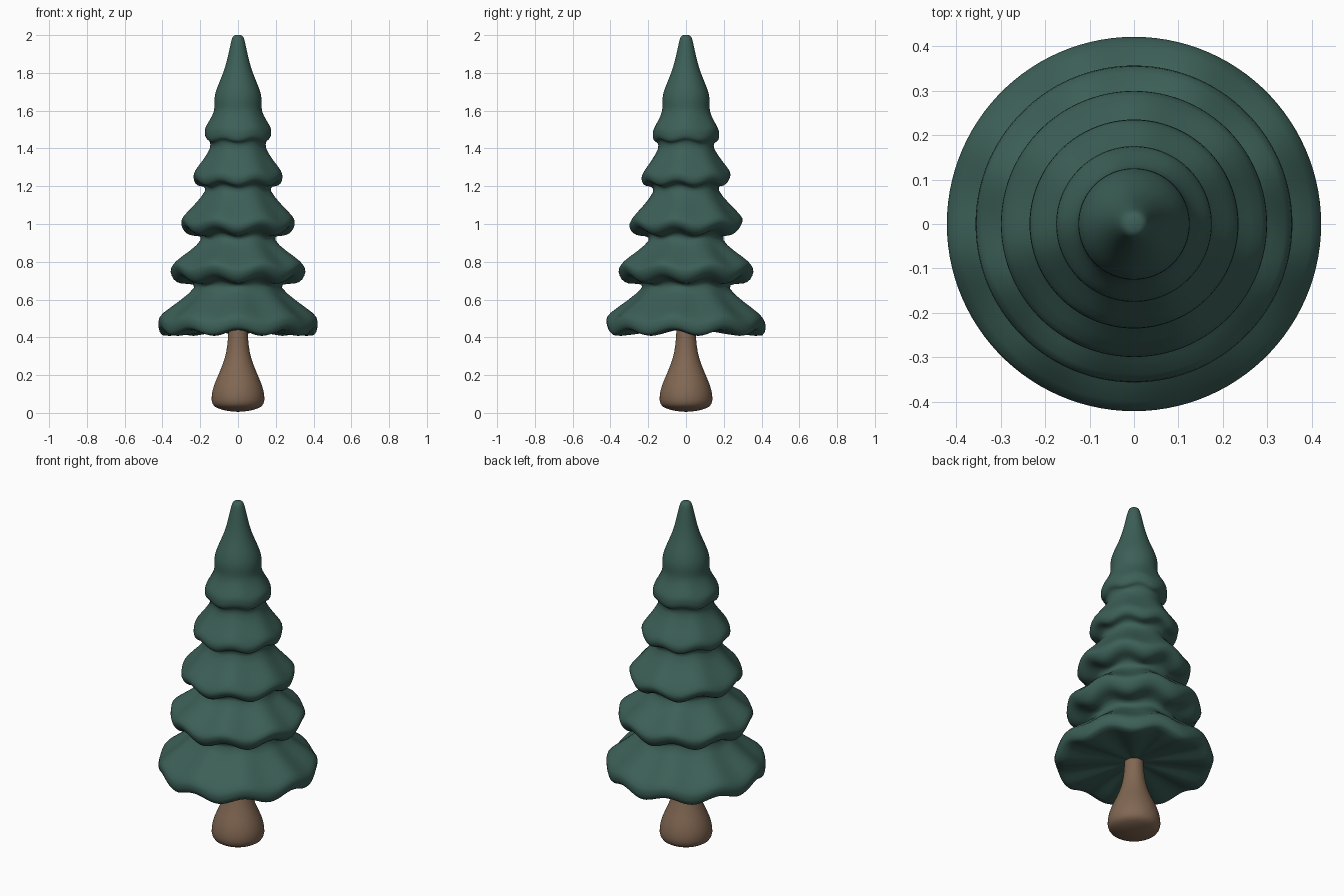
import bpy, bmesh, math

if "Cube" in bpy.data.objects:
    bpy.data.objects.remove(bpy.data.objects["Cube"])


def material(name, color):
    m = bpy.data.materials.new(name)
    m.diffuse_color = (*color, 1)
    m.use_nodes = True
    m.node_tree.nodes["Principled BSDF"].inputs["Base Color"].default_value = m.diffuse_color
    return m


def lathe(name, profile, mat, segments=54):
    """Revolve (radius, z, wave height, lobes, side) points; side +1 dips a lobe at the front."""
    bm = bmesh.new()
    rings = []
    for r, z, amp, lobes, side in profile:
        if r == 0:
            rings.append([bm.verts.new((0, 0, z))])
            continue
        ring = []
        for i in range(segments):
            a = 2 * math.pi * i / segments
            w = side * math.cos(lobes * a)
            ring.append(bm.verts.new((r * math.sin(a), -r * math.cos(a), z - amp * w)))
        rings.append(ring)
    for lo, hi in zip(rings, rings[1:]):
        for i in range(segments):
            j = (i + 1) % segments
            if len(lo) == 1:
                bm.faces.new((lo[0], hi[j], hi[i]))
            elif len(hi) == 1:
                bm.faces.new((lo[i], lo[j], hi[0]))
            else:
                bm.faces.new((lo[i], lo[j], hi[j], hi[i]))
    bmesh.ops.recalc_face_normals(bm, faces=bm.faces)
    for f in bm.faces:
        f.smooth = True
    me = bpy.data.meshes.new(name)
    bm.to_mesh(me)
    bm.free()
    ob = bpy.data.objects.new(name, me)
    bpy.context.collection.objects.link(ob)
    me.materials.append(mat)
    sub = ob.modifiers.new("smooth", "SUBSURF")
    sub.levels = sub.render_levels = 1
    return ob


green = material("needles", (0.045, 0.115, 0.095))
brown = material("bark", (0.22, 0.135, 0.085))

# Trunk: flared bulb foot tapering up into the foliage
trunk = [(0, 0.005), (0.06, 0.01), (0.115, 0.025), (0.139, 0.045), (0.142, 0.09), (0.128, 0.15),
         (0.095, 0.22), (0.068, 0.29), (0.055, 0.36), (0.05, 0.44), (0.05, 0.52), (0, 0.52)]
lathe("trunk", [(r, z, 0, 1, 1) for r, z in trunk], brown)

# Foliage tiers: rim radius, rim z, lower lip radius, lower lip z,
# neck radius and z under the lip, wave height, lobes, side
tiers = [
    (0.425, 0.480, 0.398, 0.416, 0.050, 0.445, 0.020, 9, -1),
    (0.362, 0.765, 0.310, 0.700, 0.205, 0.675, 0.020, 8, 1),
    (0.305, 1.000, 0.245, 0.952, 0.178, 0.925, 0.018, 7, 1),
    (0.238, 1.250, 0.205, 1.210, 0.160, 1.182, 0.012, 7, 1),
    (0.176, 1.490, 0.160, 1.440, 0.140, 1.405, 0.008, 6, 1),
]
profile = [(0, 0.45, 0, 9, -1)]
for k, (r, z, lip_r, lip_z, neck, neck_z, amp, *wave) in enumerate(tiers):
    top_r, top_z = tiers[k + 1][4:6] if k < 4 else (0.122, 1.60)
    if k == 0:
        profile += [(0.05, 0.445, 0, *wave), (0.2, 0.438, amp * 0.5, *wave)]
    else:
        # underside leaves the neck and dips to the lip
        profile += [(neck * 0.45 + lip_r * 0.55, lip_z - 0.003, amp * 0.7, *wave)]
    profile += [
        (lip_r, lip_z, amp, *wave),
        ((lip_r + r) / 2 + 0.008, (lip_z + z) / 2 - 0.012, amp, *wave),
        (r, z, amp * 0.9, *wave),
        (r * 0.95 + top_r * 0.05, z + (top_z - z) * 0.16, amp * 0.8, *wave),
        (r + (top_r - r) * 0.5, z + (top_z - z) * 0.52, amp * 0.5, *wave),
        (top_r, top_z, amp * 0.2, *wave),
    ]

# Pointed crown
profile += [(r, z, 0, 1, 1) for r, z in
            [(0.127, 1.64), (0.124, 1.69), (0.095, 1.76), (0.070, 1.82), (0.050, 1.90),
             (0.035, 1.975), (0.026, 1.998), (0, 2.002)]]
lathe("foliage", profile, green)
